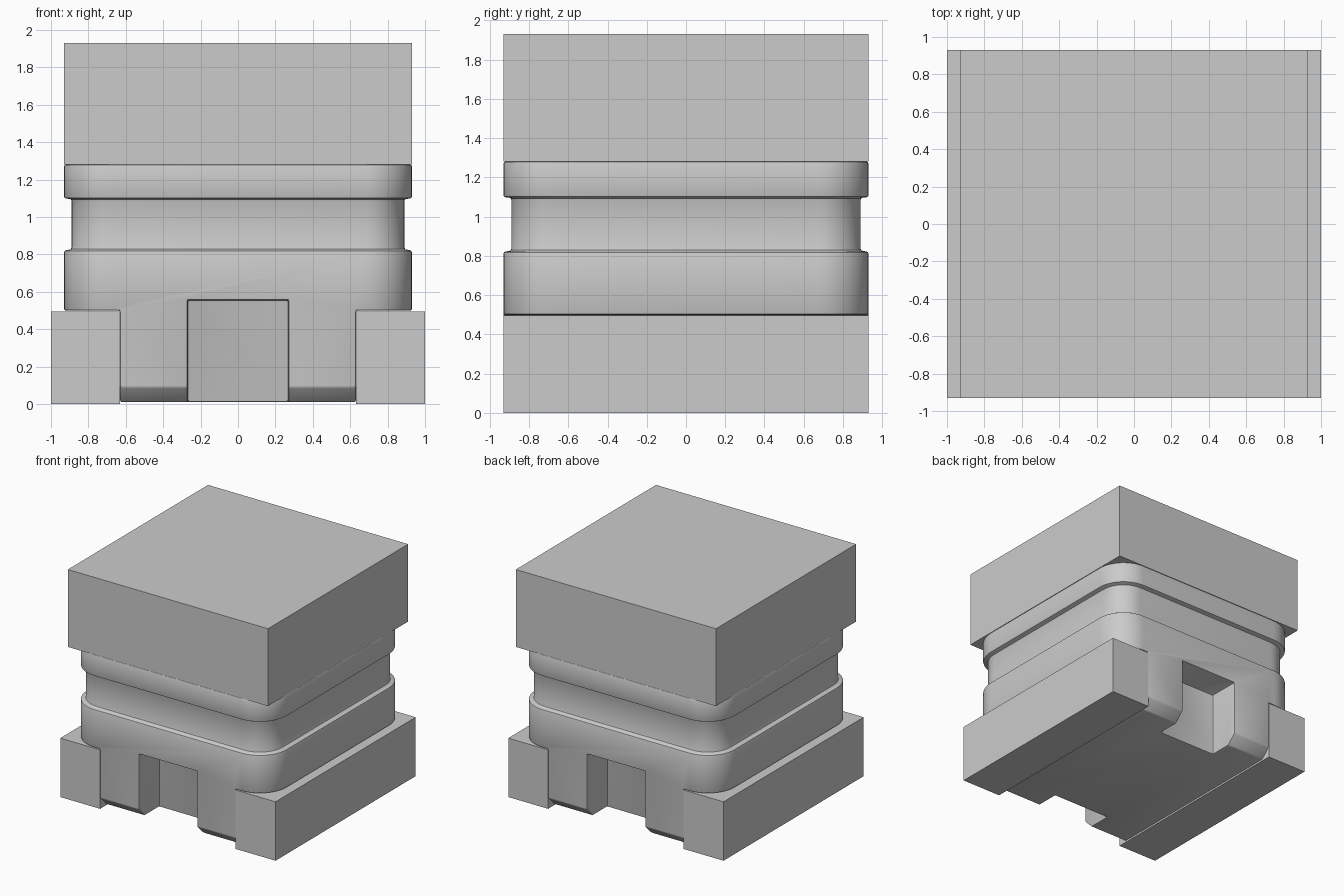
import bpy, bmesh, math

if "Cube" in bpy.data.objects:
    bpy.data.objects.remove(bpy.data.objects["Cube"])


def mesh_object(name, bm):
    bmesh.ops.recalc_face_normals(bm, faces=bm.faces)
    mesh = bpy.data.meshes.new(name)
    bm.to_mesh(mesh)
    bm.free()
    obj = bpy.data.objects.new(name, mesh)
    bpy.context.collection.objects.link(obj)
    return obj


def box(name, x0, x1, y0, y1, z0, z1):
    bm = bmesh.new()
    bmesh.ops.create_cube(bm, size=1)
    for v in bm.verts:
        v.co.x = x1 if v.co.x > 0 else x0
        v.co.y = y1 if v.co.y > 0 else y0
        v.co.z = z1 if v.co.z > 0 else z0
    return mesh_object(name, bm)


def prism(name, yz, half_x):
    bm = bmesh.new()
    face = bm.faces.new([bm.verts.new((-half_x, y, z)) for y, z in yz])
    ext = bmesh.ops.extrude_face_region(bm, geom=[face])
    for v in ext["geom"]:
        if isinstance(v, bmesh.types.BMVert):
            v.co.x = half_x
    return mesh_object(name, bm)


def rounded_loft(name, rings, seg=10):
    # each ring is (half width, corner radius, height)
    bm = bmesh.new()
    loops = []
    for h, r, z in rings:
        loop = []
        for q, (sx, sy) in enumerate([(1, 1), (-1, 1), (-1, -1), (1, -1)]):
            for i in range(seg + 1):
                a = (q + i / seg) * math.pi / 2
                loop.append(bm.verts.new((sx * (h - r) + r * math.cos(a),
                                          sy * (h - r) + r * math.sin(a), z)))
        loops.append(loop)
    n = len(loops[0])
    for lo, hi in zip(loops, loops[1:]):
        for i in range(n):
            j = (i + 1) % n
            bm.faces.new((lo[i], lo[j], hi[j], hi[i]))
    bm.faces.new(loops[0][::-1])
    bm.faces.new(loops[-1])
    return mesh_object(name, bm)


def apply(obj, kind, **settings):
    bpy.context.view_layer.objects.active = obj
    mod = obj.modifiers.new(kind.lower(), kind)
    for key, value in settings.items():
        setattr(mod, key, value)
    bpy.ops.object.modifier_apply(modifier=mod.name)


def cut(obj, cutter):
    apply(obj, 'BOOLEAN', operation='DIFFERENCE', solver='EXACT', object=cutter)
    bpy.data.objects.remove(cutter)


# Stepped body: lower block, recessed neck and upper collar
body = rounded_loft("body", [(0.93, 0.25, 0.01), (0.93, 0.25, 0.82),
                             (0.89, 0.21, 0.828), (0.89, 0.21, 1.095),
                             (0.93, 0.25, 1.10), (0.93, 0.25, 1.28)])

for s in (-1, 1):
    # Clear the space taken by the side blocks
    cut(body, box("side_cutter", *sorted((s * 0.63, s * 1.2)), -1.2, 1.2, -0.5, 0.5))
    # Chamfer along the bottom front and back edges
    cut(body, prism("chamfer_cutter", [(s * 0.83, -0.01), (s * 1.0, 0.16),
                                       (s * 1.0, -0.01)], 1.1))
    # Square notch in the middle of the front and back
    cut(body, box("notch_cutter", -0.27, 0.27, *sorted((s * 0.66, s * 1.2)), -0.5, 0.555))

# Small rounding on the body edges
apply(body, 'BEVEL', width=0.009, segments=2, limit_method='ANGLE',
      angle_limit=math.radians(40))
bpy.ops.object.select_all(action='DESELECT')
body.select_set(True)
bpy.context.view_layer.objects.active = body
bpy.ops.object.shade_smooth_by_angle(angle=math.radians(30))

# Cap and the two side blocks
box("top_cap", -0.93, 0.93, -0.93, 0.93, 1.28, 1.93)
box("left_side_block", -1.0, -0.63, -0.93, 0.93, 0, 0.495)
box("right_side_block", 0.63, 1.0, -0.93, 0.93, 0, 0.495)
